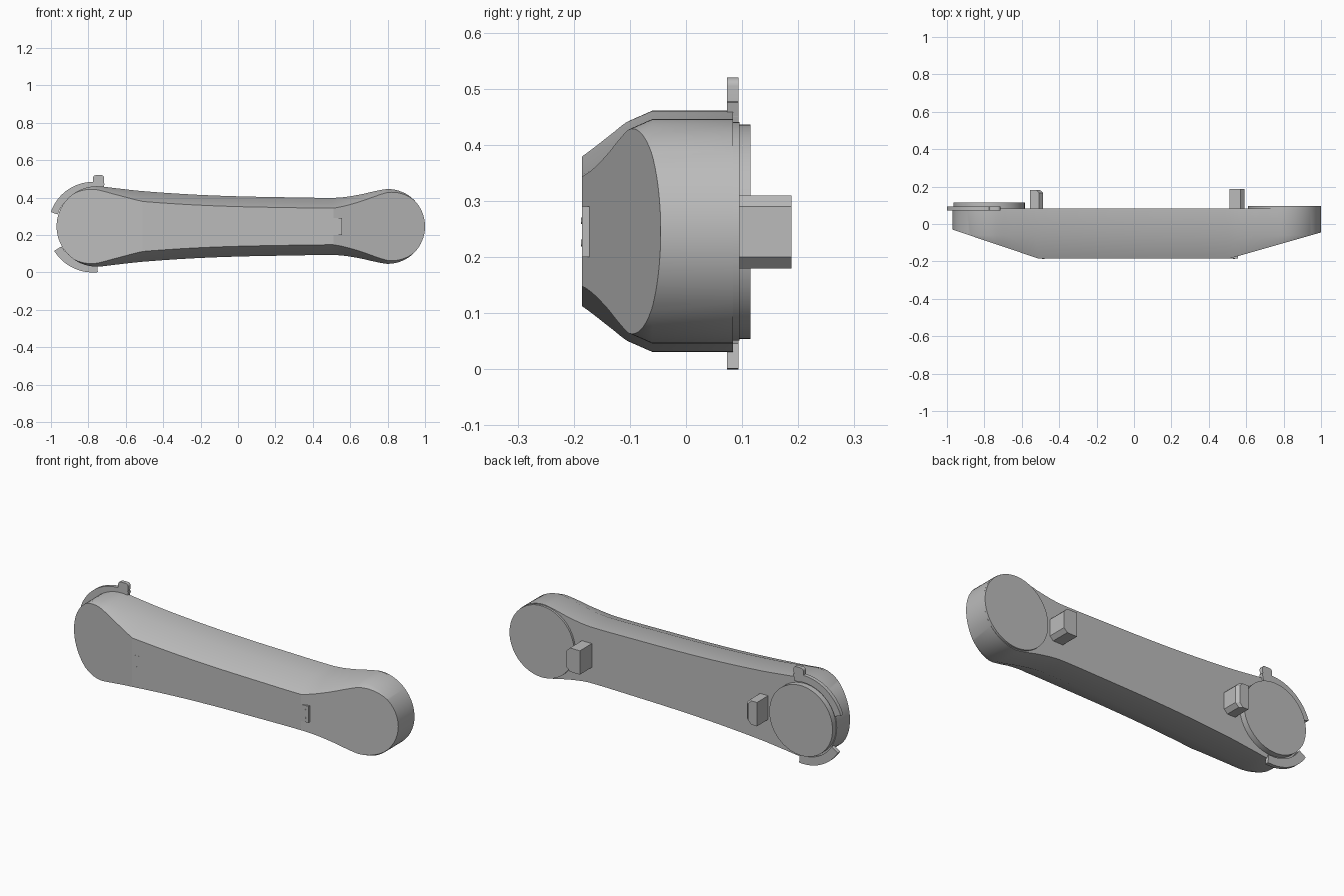
import bpy
import bmesh
import math
from mathutils import Vector

if "Cube" in bpy.data.objects:
    bpy.data.objects.remove(bpy.data.objects["Cube"], do_unlink=True)

grey = bpy.data.materials.new("plain grey")
grey.use_nodes = True
grey.diffuse_color = (0.5, 0.5, 0.5, 1)
grey.node_tree.nodes["Principled BSDF"].inputs["Base Color"].default_value = (0.5, 0.5, 0.5, 1)

MID = 0.246   # height of the long axis
BACK = 0.084  # rear plane of the body


def loft(name, rings, cuts=()):
    """Skin (outline, y) rings along y, cap both ends, then trim with planes."""
    bm = bmesh.new()
    loops = [[bm.verts.new((x, y, z)) for x, z in pts] for pts, y in rings]
    n = len(loops[0])
    for a, b in zip(loops, loops[1:]):
        for i in range(n):
            j = (i + 1) % n
            bm.faces.new((a[i], a[j], b[j], b[i]))
    bm.faces.new(loops[0])
    bm.faces.new(loops[-1])
    for co, no in cuts:
        geom = bm.verts[:] + bm.edges[:] + bm.faces[:]
        bmesh.ops.bisect_plane(bm, geom=geom, dist=1e-5, plane_co=co,
                               plane_no=no, clear_outer=True)
        rim = [e for e in bm.edges if e.is_boundary]
        bmesh.ops.holes_fill(bm, edges=rim, sides=0)
    bmesh.ops.recalc_face_normals(bm, faces=bm.faces[:])
    mesh = bpy.data.meshes.new(name)
    bm.to_mesh(mesh)
    bm.free()
    mesh.materials.append(grey)
    obj = bpy.data.objects.new(name, mesh)
    bpy.context.collection.objects.link(obj)
    bpy.ops.object.select_all(action='DESELECT')
    obj.select_set(True)
    bpy.context.view_layer.objects.active = obj
    bpy.ops.object.shade_smooth_by_angle(angle=math.radians(30))
    for p in mesh.polygons:  # end caps stay flat
        if abs(p.normal.y) > 0.9:
            p.use_smooth = False
    return obj


def prism(name, pts, y0, y1):
    return loft(name, [(pts, y0), (pts, y1)])


def arc(cx, cz, r, a0, a1, steps):
    angles = [math.radians(a0 + (a1 - a0) * i / steps) for i in range(steps + 1)]
    return [(cx + r * math.cos(a), cz + r * math.sin(a)) for a in angles]


def disc(name, cx, cz, r, y0, y1, steps=64):
    return prism(name, arc(cx, cz, r, 0, 360, steps)[:-1], y0, y1)


def rect(x0, x1, z0, z1):
    return [(x0, z0), (x1, z0), (x1, z1), (x0, z1)]


def spline(keys, steps=6):
    """Smooth curve through the key points."""
    pts = [Vector(k) for k in keys]
    out = []
    for i in range(1, len(pts) - 2):
        a, b, c, d = pts[i - 1:i + 3]
        for s in range(steps):
            t = s / steps
            out.append(0.5 * (2 * b + (c - a) * t + (2 * a - 5 * b + 4 * c - d) * t * t
                              + (3 * b - a - 3 * c + d) * t ** 3))
    return out + [pts[-2]]


def inset(pts, dist):
    """Shift a counter-clockwise outline inward."""
    out = []
    for i, p in enumerate(pts):
        t = Vector(pts[(i + 1) % len(pts)]) - Vector(pts[i - 1])
        t.normalize()
        out.append((p[0] - t.y * dist, p[1] + t.x * dist))
    return out


# Body: waisted outline with rounded ends, drafted front, sloped end faces
half = spline([(-0.82, 0.205), (-0.755, 0.215), (-0.65, 0.204), (-0.5, 0.188),
               (-0.25, 0.171), (0, 0.161), (0.25, 0.156), (0.45, 0.153),
               (0.55, 0.155), (0.65, 0.17), (0.73, 0.188), (0.8, 0.2), (0.87, 0.197)])
upper = [(p.x, MID + p.y) for p in half]
lower = [(p.x, MID - p.y) for p in half]
outline = (lower + arc(0.8, MID, 0.2, -90, 90, 32)[1:-1]
           + upper[::-1] + arc(-0.755, MID, 0.215, 90, 270, 32)[1:-1])
loft("body", [(outline, BACK), (outline, -0.06), (inset(outline, 0.055), -0.185)],
     cuts=[((0.51, -0.185, 0), (0.14, -0.49, 0)),
           ((-0.51, -0.185, 0), (-0.155, -0.46, 0))])

# Rear pads at both ends
disc("right_pad", -0.775, 0.245, 0.191, BACK - 0.01, 0.115)
disc("left_pad", 0.805, MID, 0.195, BACK - 0.01, 0.095)

# Clip ring segments and the thumb tab
for name, r, a0, a1 in (("upper_clip", 0.239, 75, 161), ("lower_clip", 0.245, 212, 276)):
    band = arc(-0.775, 0.245, r, a0, a1, 24) + arc(-0.775, 0.245, 0.2, a1, a0, 24)
    prism(name, band, 0.073, 0.094)
tab = ([(-0.775, 0.45), (-0.72, 0.45)] + arc(-0.73, 0.505, 0.015, 0, 90, 5)
       + arc(-0.76, 0.505, 0.015, 90, 180, 5))
prism("clip_tab", tab, 0.073, 0.094)


# Rear pegs with chamfered edges
def peg_section(x0, x1, cut=0.02):
    return [(x0, 0.18), (x1 - cut, 0.18), (x1, 0.18 + cut),
            (x1, 0.31 - cut), (x1 - cut, 0.31), (x0, 0.31)]


prism("left_peg", peg_section(0.51, 0.59), BACK - 0.01, 0.188)
peg = peg_section(-0.555, -0.487)
loft("right_peg", [(peg, BACK - 0.01), (peg, 0.167),
                   (peg_section(-0.555, -0.502), 0.181)])

# Front contact plates with paired studs
prism("left_contact", rect(0.505, 0.555, 0.2, 0.29), -0.185, -0.16)
prism("right_contact", rect(-0.505, -0.465, 0.2, 0.29), -0.1855, -0.18)
for side, x in (("left", 0.535), ("right", -0.485)):
    for level, z in (("lower", 0.225), ("upper", 0.265)):
        disc(f"{side}_{level}_stud", x, z, 0.006, -0.187, -0.18, 12)
